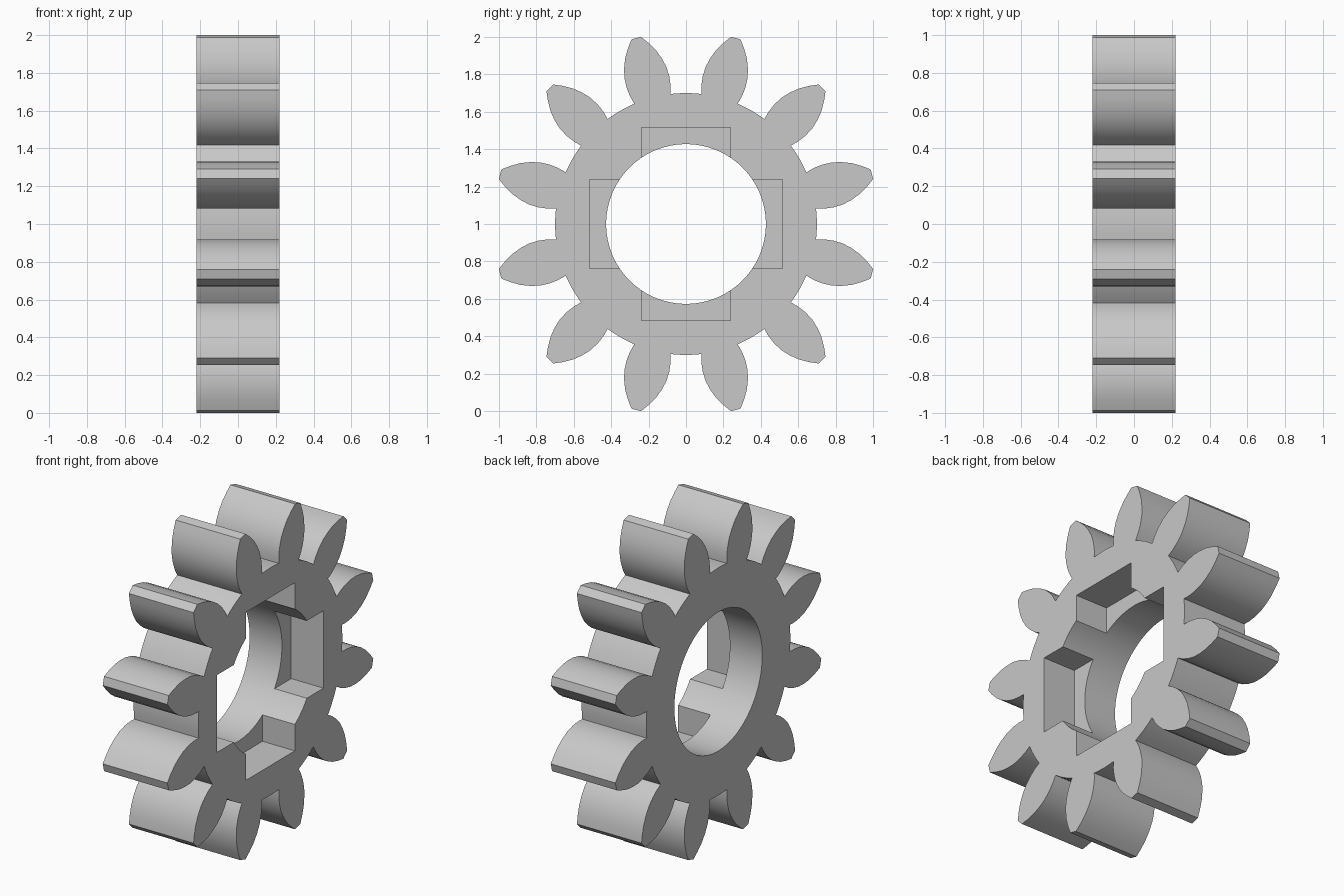
import bpy
import bmesh
from math import atan2, cos, sin, pi, radians
from mathutils import Matrix

default = bpy.data.objects.get("Cube")
if default:
    bpy.data.objects.remove(default, do_unlink=True)

TEETH = 12
HALF_WIDTH = 0.22
ROOT_RADIUS = 0.70
BORE_RADIUS = 0.427
SLOT_REACH, SLOT_HALF = 0.517, 0.238

# Tooth flank: distance from the axis, half thickness
FLANK = [(0.693, 0.100), (0.735, 0.112), (0.785, 0.118), (0.84, 0.116),
         (0.89, 0.104), (0.94, 0.085), (0.99, 0.055), (1.029, 0.026)]

steel = bpy.data.materials.new("Light grey")
steel.use_nodes = True
grey = (0.58, 0.58, 0.58, 1)
steel.diffuse_color = grey
steel.node_tree.nodes["Principled BSDF"].inputs["Base Color"].default_value = grey


def polar(radius, angle):
    return (-HALF_WIDTH, radius * cos(angle), radius * sin(angle))


def tooth_point(u, v, angle):
    return (-HALF_WIDTH, u * cos(angle) - v * sin(angle), u * sin(angle) + v * cos(angle))


def add_object(name, bm):
    mesh = bpy.data.meshes.new(name)
    bm.to_mesh(mesh)
    bm.free()
    obj = bpy.data.objects.new(name, mesh)
    obj.location.z = 1
    bpy.context.collection.objects.link(obj)
    return obj


# Flat gear outline: a ring of quads with a tooth face on each sector
bm = bmesh.new()
pitch = 2 * pi / TEETH
root_half = atan2(FLANK[0][1], FLANK[0][0])
outer, inner, tooth_bases = [], [], []
for i in range(TEETH):
    centre = (i + 0.5) * pitch
    base = []
    for j in range(5):
        a = centre + root_half * (j / 2 - 1)
        base.append(bm.verts.new(polar(ROOT_RADIUS, a)))
        inner.append(bm.verts.new(polar(BORE_RADIUS, a)))
    outer += base
    tooth_bases.append((centre, base))
    for j in range(1, 4):
        a = centre + root_half + (pitch - 2 * root_half) * j / 4
        outer.append(bm.verts.new(polar(ROOT_RADIUS, a)))
        inner.append(bm.verts.new(polar(BORE_RADIUS, a)))

for i in range(len(outer)):
    k = (i + 1) % len(outer)
    bm.faces.new((inner[i], outer[i], outer[k], inner[k]))
for centre, base in tooth_bases:
    left = [bm.verts.new(tooth_point(u, v, centre)) for u, v in FLANK[1:]]
    right = [bm.verts.new(tooth_point(u, -v, centre)) for u, v in FLANK[1:]]
    bm.faces.new(base[::-1] + right + left[::-1])

# Thicken the outline along the axle direction
result = bmesh.ops.extrude_face_region(bm, geom=bm.faces[:])
moved = [g for g in result["geom"] if isinstance(g, bmesh.types.BMVert)]
bmesh.ops.translate(bm, verts=moved, vec=(2 * HALF_WIDTH, 0, 0))
bmesh.ops.recalc_face_normals(bm, faces=bm.faces[:])
gear = add_object("gear_wheel", bm)
gear.data.materials.append(steel)

bpy.ops.object.select_all(action="DESELECT")
bpy.context.view_layer.objects.active = gear
gear.select_set(True)

# Four square slots, half the width deep, cut by two crossing bars
for size_y, size_z in ((SLOT_REACH, SLOT_HALF), (SLOT_HALF, SLOT_REACH)):
    bm = bmesh.new()
    bmesh.ops.create_cube(bm, size=2, matrix=Matrix.Translation((0.25, 0, 0))
                          @ Matrix.Diagonal((0.25, size_y, size_z, 1)))
    cutter = add_object("slot_cutter", bm)
    cutter.hide_render = True
    cut = gear.modifiers.new("slots", "BOOLEAN")
    cut.operation = "DIFFERENCE"
    cut.solver = "EXACT"
    cut.object = cutter
    bpy.ops.object.modifier_apply(modifier=cut.name)
    bpy.data.objects.remove(cutter, do_unlink=True)

bpy.ops.object.shade_smooth_by_angle(angle=radians(30))
